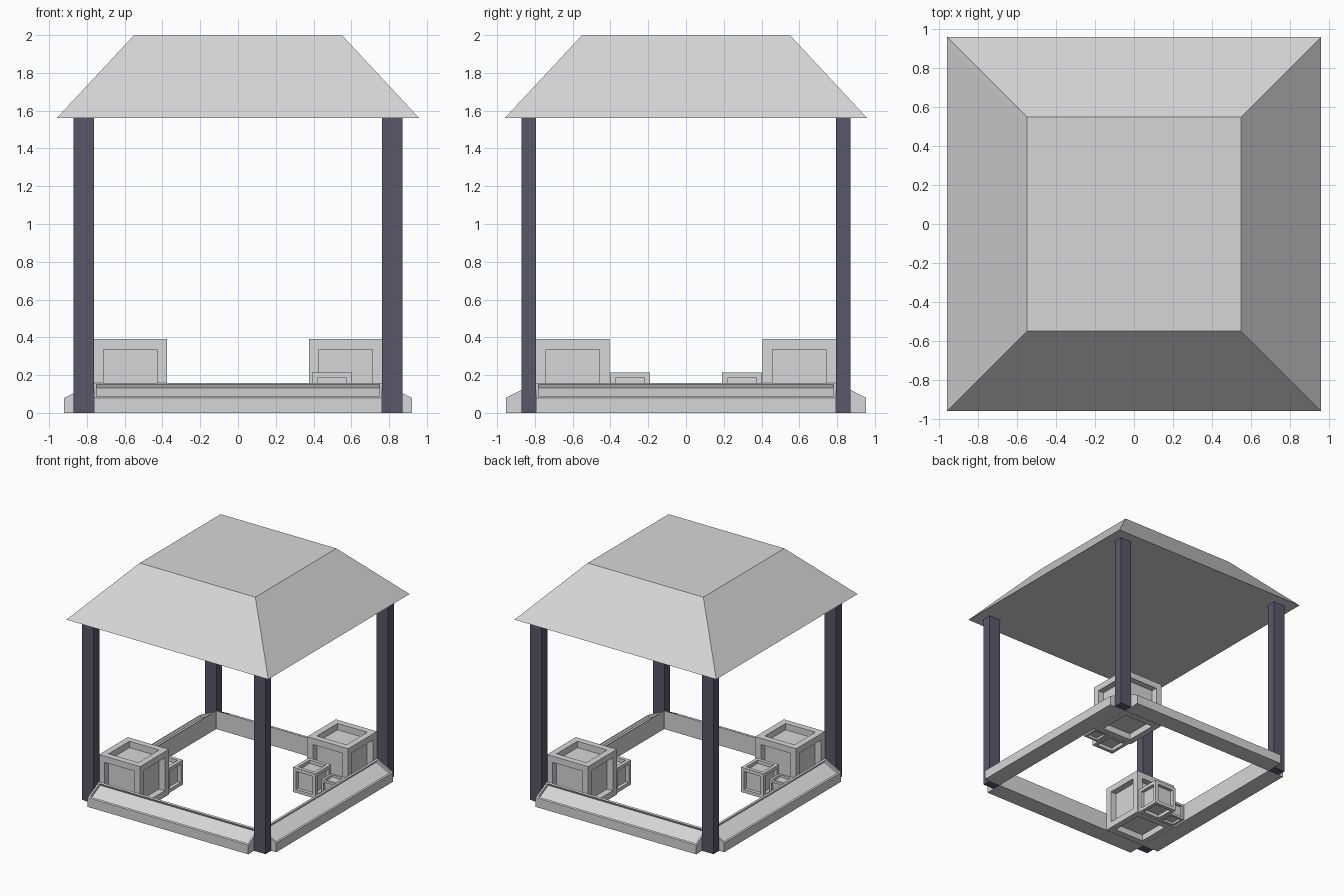
import bpy, bmesh, math
from mathutils import Vector, Matrix

if "Cube" in bpy.data.objects:
    bpy.data.objects.remove(bpy.data.objects["Cube"])


def material(name, rgb):
    m = bpy.data.materials.new(name)
    m.diffuse_color = (*rgb, 1.0)
    m.use_nodes = True
    m.node_tree.nodes["Principled BSDF"].inputs["Base Color"].default_value = m.diffuse_color
    return m


GREY = material("light_grey", (0.68, 0.68, 0.68))
DARK = material("dark_slate", (0.10, 0.097, 0.14))
HALF_TURN = Matrix.Rotation(math.pi, 4, 'Z')


def finish(bm, name, mat):
    bmesh.ops.recalc_face_normals(bm, faces=bm.faces)
    mesh = bpy.data.meshes.new(name)
    bm.to_mesh(mesh)
    bm.free()
    mesh.materials.append(mat)
    obj = bpy.data.objects.new(name, mesh)
    bpy.context.collection.objects.link(obj)
    return obj


def box(lo, hi):
    lo, hi = Vector(lo), Vector(hi)
    bm = bmesh.new()
    bmesh.ops.create_cube(bm, size=1)
    bmesh.ops.scale(bm, vec=hi - lo, verts=bm.verts)
    bmesh.ops.translate(bm, vec=(lo + hi) / 2, verts=bm.verts)
    return bm


def recess(bm, faces, margin, depth):
    """Inset each face, then sink its panel straight inwards."""
    for f in faces:
        n = f.normal.copy()
        bmesh.ops.inset_individual(bm, faces=[f], thickness=margin)
        new = bmesh.ops.extrude_discrete_faces(bm, faces=[f])["faces"][0]
        bmesh.ops.translate(bm, vec=-n * depth, verts=new.verts)


# Roof: closed truncated pyramid
bm = box((-0.96, -0.96, 1.56), (0.96, 0.96, 2.0))
for v in bm.verts:
    if v.co.z > 1.8:
        v.co.x *= 0.55 / 0.96
        v.co.y *= 0.55 / 0.96
finish(bm, "roof", GREY)

# Corner posts
for sx in (-1, 1):
    for sy in (-1, 1):
        bm = box((0.763, 0.795, 0), (0.872, 0.872, 1.56))
        bmesh.ops.scale(bm, vec=(sx, sy, 1), verts=bm.verts)
        finish(bm, "post", DARK)


# Base rails: wedge section with a sunken panel in the sloping top
def rail(name, half_length, inner, outer, angle):
    bm = box((-half_length, -outer, 0), (half_length, -inner, 0.157))
    for v in bm.verts:
        if v.co.y < -(inner + outer) / 2 and v.co.z > 0.1:
            v.co.z = 0.08
    bm.normal_update()
    top = [f for f in bm.faces if f.normal.z > 0.5]
    recess(bm, top, 0.02, 0.022)
    bmesh.ops.rotate(bm, cent=(0, 0, 0), verts=bm.verts,
                     matrix=Matrix.Rotation(angle, 3, 'Z'))
    finish(bm, name, GREY)


rail("front_rail", 0.763, 0.798, 0.952, 0)
rail("back_rail", 0.763, 0.798, 0.952, math.pi)
rail("right_rail", 0.795, 0.766, 0.92, math.pi / 2)
rail("left_rail", 0.795, 0.766, 0.92, -math.pi / 2)


# Crates: cubes with sunken panels, one group in each of two opposite corners
def crate(name, x, y, size, turn):
    h = size / 2
    bm = box((x - h, y - h, 0), (x + h, y + h, size))
    bm.normal_update()
    recess(bm, list(bm.faces), size * 0.195, size * 0.14)
    if turn:
        bm.transform(HALF_TURN)
    finish(bm, name, GREY)


for turn in (False, True):
    crate("large_crate", 0.57, 0.6, 0.39, turn)
    crate("medium_crate", 0.497, 0.297, 0.213, turn)
    crate("small_crate", 0.68, 0.33, 0.14, turn)
